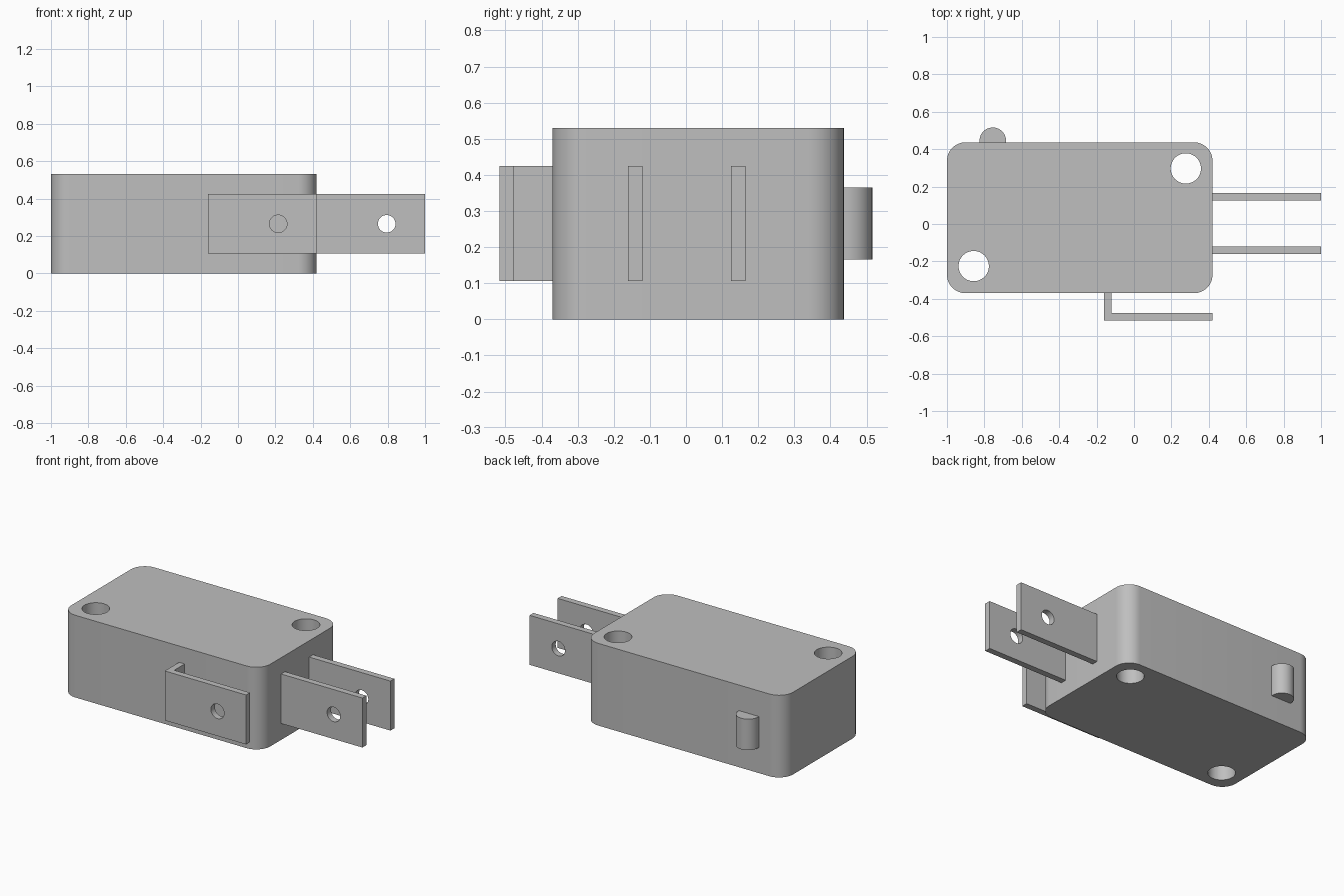
import bpy, bmesh
from math import pi, cos, sin, radians
from mathutils import Vector

default = bpy.data.objects.get("Cube")
if default:
    bpy.data.objects.remove(default, do_unlink=True)

grey = bpy.data.materials.new("plain grey")
grey.use_nodes = True
colour = (0.52, 0.52, 0.52, 1)
grey.diffuse_color = colour
grey.node_tree.nodes["Principled BSDF"].inputs["Base Color"].default_value = colour


def arc(cx, cy, r, start, end, steps):
    angles = [start + (end - start) * i / steps for i in range(steps + 1)]
    return [(cx + r * cos(a), cy + r * sin(a)) for a in angles]


def prism(name, outline, z0, z1):
    """Extrude a closed xy outline from z0 to z1."""
    bm = bmesh.new()
    face = bm.faces.new([bm.verts.new((x, y, z0)) for x, y in outline])
    out = bmesh.ops.extrude_face_region(bm, geom=[face])
    tops = [v for v in out["geom"] if isinstance(v, bmesh.types.BMVert)]
    bmesh.ops.translate(bm, verts=tops, vec=(0, 0, z1 - z0))
    bmesh.ops.recalc_face_normals(bm, faces=bm.faces)
    mesh = bpy.data.meshes.new(name)
    bm.to_mesh(mesh)
    bm.free()
    mesh.materials.append(grey)
    obj = bpy.data.objects.new(name, mesh)
    bpy.context.collection.objects.link(obj)
    return obj


def select(obj):
    bpy.ops.object.select_all(action="DESELECT")
    obj.select_set(True)
    bpy.context.view_layer.objects.active = obj


def drill(obj, centre, radius, along_y=False):
    """Cut a round through-hole along z, or along y."""
    bpy.ops.mesh.primitive_cylinder_add(
        vertices=48, radius=radius, depth=2 if not along_y else 0.2,
        location=centre, rotation=(pi / 2 if along_y else 0, 0, 0))
    cutter = bpy.context.object
    cutter.hide_render = True
    cutter.data.materials.append(grey)
    mod = obj.modifiers.new("hole", "BOOLEAN")
    mod.operation, mod.solver, mod.object = "DIFFERENCE", "EXACT", cutter
    select(obj)
    bpy.ops.object.modifier_apply(modifier=mod.name)
    bpy.data.objects.remove(cutter, do_unlink=True)


def smooth(obj):
    select(obj)
    bpy.ops.object.shade_smooth_by_angle(angle=radians(30))


# Housing: rounded block with two mounting holes
left, right, front, back, r = -1, 0.42, -0.37, 0.437, 0.1
corners = [(right - r, back - r), (left + r, back - r),
           (left + r, front + r), (right - r, front + r)]
outline = []
for i, (cx, cy) in enumerate(corners):
    outline += arc(cx, cy, r, i * pi / 2, (i + 1) * pi / 2, 12)
housing = prism("housing", outline, 0, 0.53)
for x, y in [(0.277, 0.297), (-0.857, -0.225)]:
    drill(housing, (x, y, 0.265), 0.081)
smooth(housing)

# Push button: half-round bar on the back
button_arc = arc(-0.755, 0.445, 0.071, 0, pi, 24)
button = prism("push_button", [(-0.684, 0.43)] + button_arc + [(-0.826, 0.43)],
               0.165, 0.365)
smooth(button)

# Terminals: two straight blades and one bent blade
low, high, t = 0.106, 0.425, 0.04


def blade(name, outline, hole_x, hole_y):
    obj = prism(name, outline, low, high)
    drill(obj, (hole_x, hole_y, 0.265), 0.047, along_y=True)
    smooth(obj)


for name, y in [("back_terminal", 0.145), ("middle_terminal", -0.141)]:
    blade(name, [(0.41, y - t / 2), (1, y - t / 2),
                 (1, y + t / 2), (0.41, y + t / 2)], 0.795, y)

x0, x1, y0 = -0.161, 0.419, -0.516
blade("bent_terminal", [(x0, y0), (x1, y0), (x1, y0 + t), (x0 + t, y0 + t),
                        (x0 + t, front + 0.01), (x0, front + 0.01)],
      0.215, y0 + t / 2)
